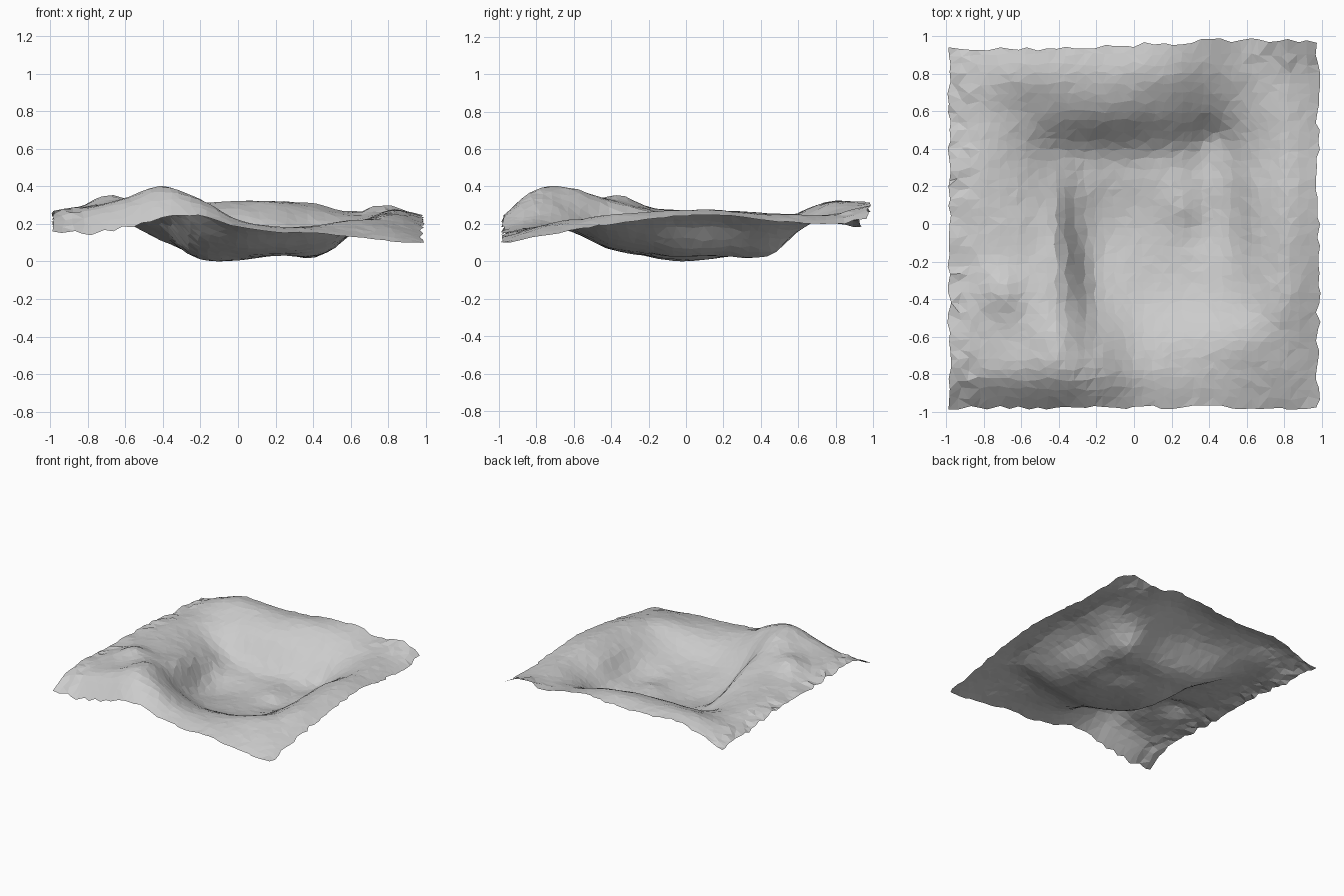
import bpy, bmesh, math, random

if "Cube" in bpy.data.objects:
    bpy.data.objects.remove(bpy.data.objects["Cube"])

random.seed(4)
N = 38  # cells per side

# Control heights: rows run front to back, columns left to right, 0.2 apart
H = [
    [.15, .12, .15, .20, .22, .175, .15, .14, .125, .10, .09],
    [.25, .27, .32, .38, .33, .22, .185, .18, .18, .17, .12],
    [.26, .29, .33, .39, .27, .17, .16, .18, .22, .21, .16],
    [.25, .29, .32, .31, .13, .07, .07, .10, .18, .25, .19],
    [.24, .28, .28, .25, .05, .03, .035, .06, .16, .26, .22],
    [.24, .27, .26, .18, .015, .005, .03, .025, .15, .27, .24],
    [.24, .27, .23, .13, .035, .02, .045, .03, .15, .27, .24],
    [.23, .26, .21, .11, .07, .06, .06, .035, .14, .25, .22],
    [.20, .25, .25, .25, .25, .24, .21, .16, .19, .25, .20],
    [.20, .27, .32, .32, .31, .32, .31, .265, .24, .25, .20],
    [.17, .23, .29, .28, .28, .29, .32, .31, .265, .30, .21],
]
# Small bumps and dips: x, y, height, squared radius
BUMPS = [(-.7, -.34, .05, .012), (.42, .49, -.04, .01), (.27, .1, .025, .008)]


def spline(p, t):
    """Smooth curve through evenly spaced values."""
    i = max(0, min(len(p) - 2, int(t)))
    f = t - i
    b, c = p[i], p[i + 1]
    a = p[i - 1] if i > 0 else 2 * b - c
    d = p[i + 2] if i + 2 < len(p) else 2 * c - b
    return b + .5 * f * (c - a + f * (2*a - 5*b + 4*c - d + f * (3*(b - c) + d - a)))


def steepen(d, along):
    """Extra drop across a wall at signed distance d, fading along it."""
    return d / .06 * math.exp(.5 - d * d / .0072) * math.exp(-along * along / .09)


def height(x, y):
    u, v = (x + 1) * 5, (y + 1) * 5
    z = spline([spline(row, u) for row in H], v)
    z += sum(h * math.exp(-((x - a) ** 2 + (y - b) ** 2) / r) for a, b, h, r in BUMPS)
    z -= .025 * steepen(x + .36 + .2 * y * (y < 0) * -1 * -1, y + .05)  # left bowl wall
    z += .02 * steepen(x - .58, y - .1)  # right bowl wall
    return z


# Terrain sheet: jittered grid with ragged borders
bm = bmesh.new()
grid = []
for j in range(N + 1):
    row = []
    for i in range(N + 1):
        s = .5 / N
        x = (-1 + 2 * i / N + random.uniform(-s, s)) * .98
        y = (-1 + 2 * j / N + random.uniform(-s, s)) * .965
        if j == N:
            y += .025 * math.sin(x * 2.4)
        z = height(x, y)
        # slightly rougher along the left and back right borders
        rough = .01 if x < -.85 or (y > .85 and x > .6) else .002
        row.append(bm.verts.new((x, y, z + random.uniform(-rough, rough))))
    grid.append(row)
for j in range(N):
    for i in range(N):
        bm.faces.new((grid[j][i], grid[j][i + 1], grid[j + 1][i + 1], grid[j + 1][i]))
bmesh.ops.triangulate(bm, faces=bm.faces[:])

# Centre the sheet and rest it on the ground
for k in (0, 1):
    mid = (min(v.co[k] for v in bm.verts) + max(v.co[k] for v in bm.verts)) / 2
    for v in bm.verts:
        v.co[k] -= mid
low = min(v.co.z for v in bm.verts)
for v in bm.verts:
    v.co.z -= low

mesh = bpy.data.meshes.new("terrain")
bm.to_mesh(mesh)
bm.free()
bpy.context.collection.objects.link(bpy.data.objects.new("terrain", mesh))
